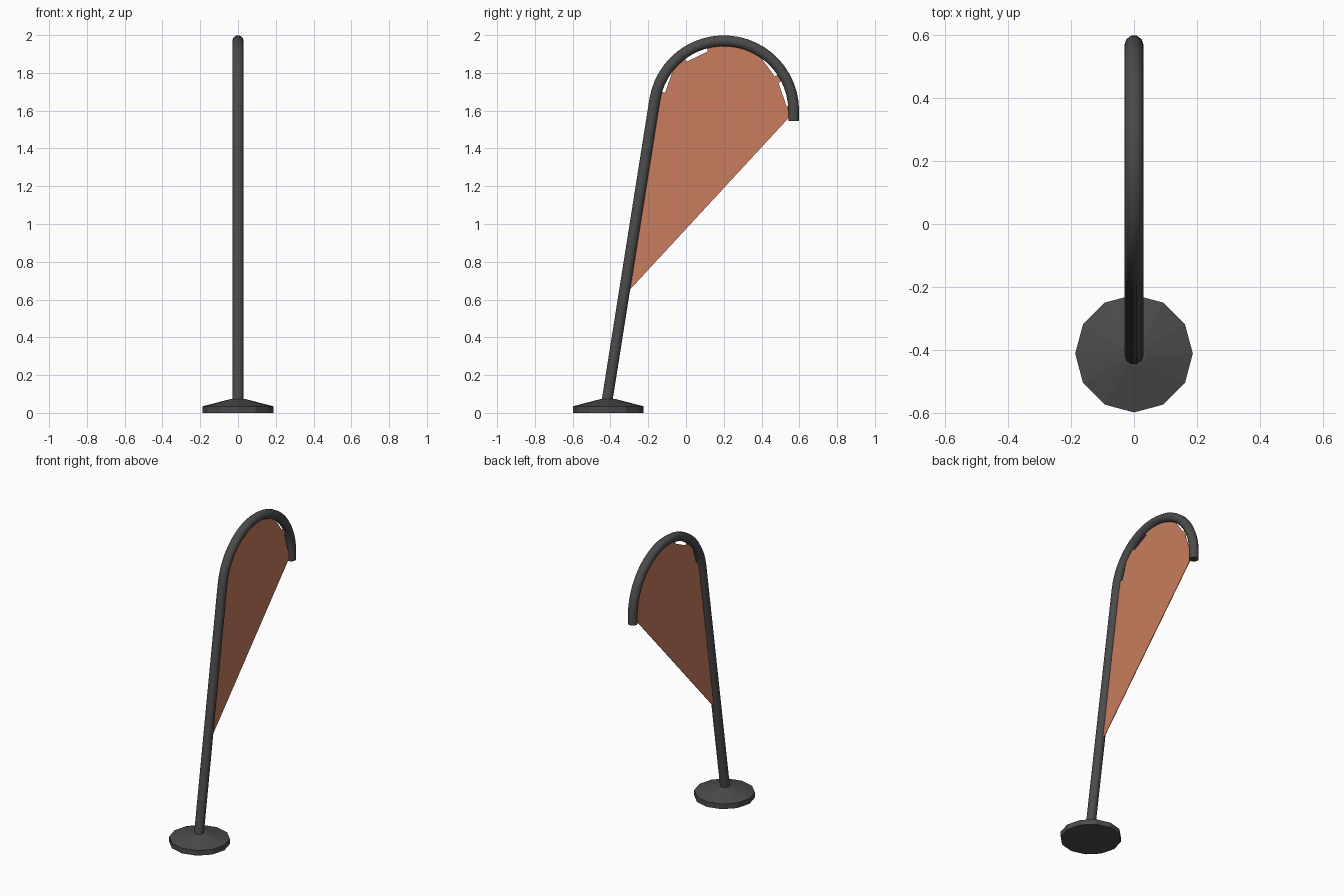
import bpy, bmesh, math
from mathutils import Vector

cube = bpy.data.objects.get("Cube")
if cube:
    bpy.data.objects.remove(cube, do_unlink=True)


def material(name, rgb):
    m = bpy.data.materials.new(name)
    m.use_nodes = True
    m.diffuse_color = (*rgb, 1)
    m.node_tree.nodes["Principled BSDF"].inputs["Base Color"].default_value = (*rgb, 1)
    return m


def add(name, data, mat):
    ob = bpy.data.objects.new(name, data)
    bpy.context.collection.objects.link(ob)
    data.materials.append(mat)
    bpy.ops.object.select_all(action='DESELECT')
    bpy.context.view_layer.objects.active = ob
    ob.select_set(True)
    return ob


grey = material("dark grey metal", (0.07, 0.07, 0.07))
orange = material("orange cloth", (0.58, 0.205, 0.114))

# Shared layout: a leaning pole that runs tangent into a hook arc
CENTRE = Vector((0, 0.2, 1.6))
ARC, TUBE = 0.37, 0.03
LEAN = math.radians(9)
UP = Vector((0, math.sin(LEAN), math.cos(LEAN)))


def polar(deg, r):
    a = math.radians(deg)
    return CENTRE + Vector((0, math.cos(a), math.sin(a))) * r


def along_pole(z, r):
    start = polar(171, r)
    return start + UP * ((z - start.z) / UP.z)


# Pole
path = [along_pole(0.03, ARC)]
path += [polar(171 - 171 * i / 24, ARC) for i in range(25)]
path.append(path[-1] - Vector((0, 0, 0.055)))
curve = bpy.data.curves.new("pole", 'CURVE')
curve.dimensions = '3D'
curve.bevel_depth = TUBE
curve.bevel_resolution = 3
curve.use_fill_caps = True
spline = curve.splines.new('POLY')
spline.points.add(len(path) - 1)
for p, co in zip(spline.points, path):
    p.co = (*co, 1)
add("pole", curve, grey)
bpy.ops.object.convert(target='MESH')
bpy.ops.object.shade_smooth_by_angle(angle=math.radians(50))

# Base: twelve-sided disc with a shallow cone on top
foot_y = -0.412
bm = bmesh.new()
rings = []
for r, z in ((0.187, 0), (0.187, 0.035), (0.04, 0.073)):
    rings.append([bm.verts.new((r * math.cos(i * math.pi / 6),
                                foot_y + r * math.sin(i * math.pi / 6), z)) for i in range(12)])
for low, high in zip(rings, rings[1:]):
    for i in range(12):
        j = (i + 1) % 12
        bm.faces.new((low[i], low[j], high[j], high[i]))
bm.faces.new(rings[0][::-1])
bm.faces.new(rings[-1])
mesh = bpy.data.meshes.new("base")
bm.to_mesh(mesh)
bm.free()
add("base", mesh, grey)

# Flag: outline stepping between the cloth edge and tabs that reach the pole
EDGE, TAB = 0.325, 0.352
outline = [along_pole(0.64, TAB), along_pole(0.69, TAB), along_pole(0.69, EDGE)]
outline += [along_pole(z, r) for z, r in ((1.17, EDGE), (1.17, TAB), (1.22, TAB), (1.22, EDGE))]
for start, end in ((171, 163), (138, 127), (105, 92), (70, 59), (34, 27)):
    outline += [polar(start, EDGE), polar(start, TAB), polar(end, TAB), polar(end, EDGE)]
outline += [polar(4, EDGE), polar(4, TAB), polar(-5, TAB)]
bm = bmesh.new()
face = bm.faces.new([bm.verts.new(p) for p in outline])
bmesh.ops.triangulate(bm, faces=[face])
mesh = bpy.data.meshes.new("flag")
bm.to_mesh(mesh)
bm.free()
flag = add("flag", mesh, orange)
thick = flag.modifiers.new("thickness", 'SOLIDIFY')
thick.thickness = 0.004
thick.offset = 0
